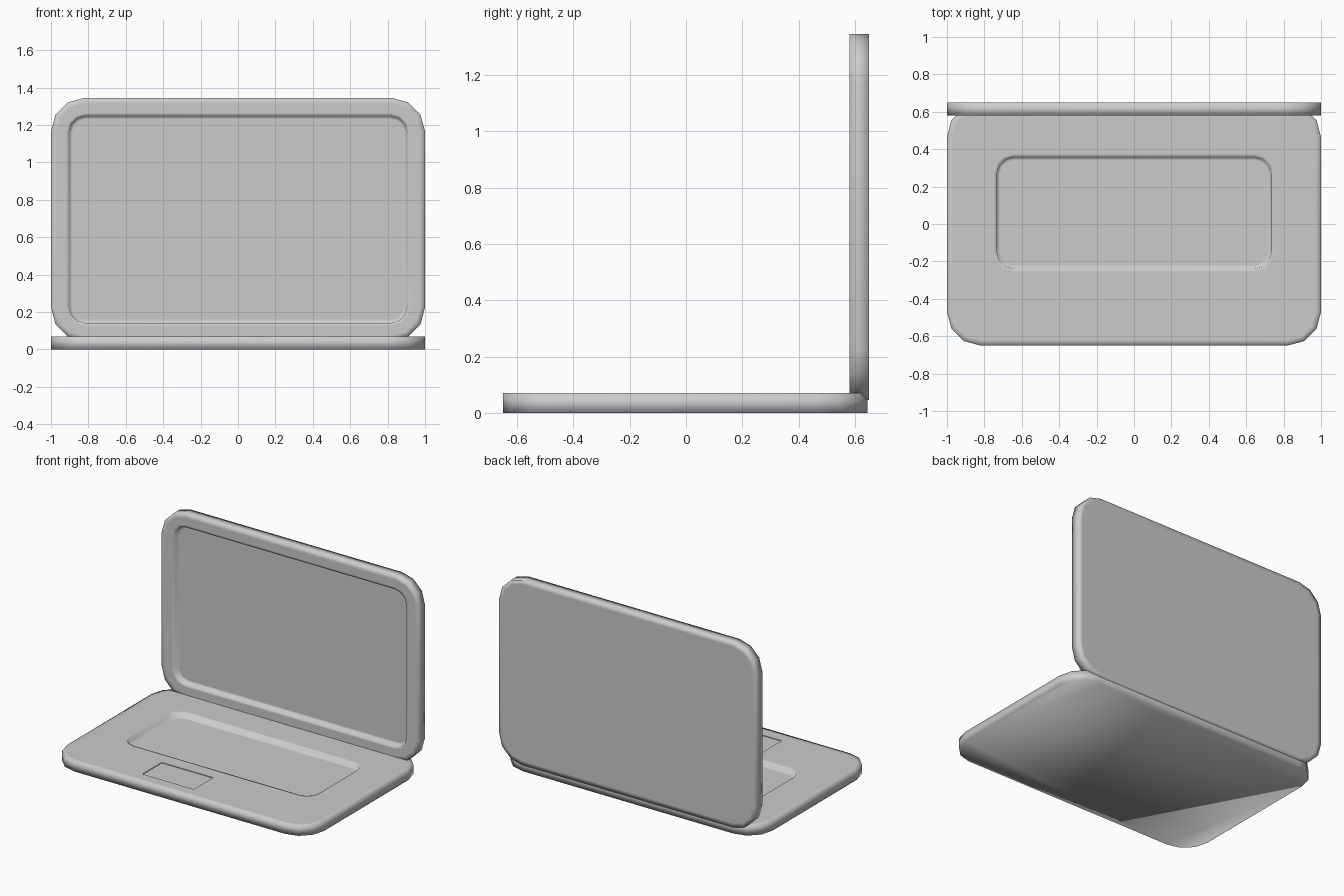
import bpy, bmesh
from math import sin, cos, pi, radians
from mathutils import Matrix

cube = bpy.data.objects.get("Cube")
if cube:
    bpy.data.objects.remove(cube)

grey = bpy.data.materials.new("light grey plastic")
grey.use_nodes = True
colour = (0.6, 0.6, 0.6, 1)
grey.diffuse_color = colour
grey.node_tree.nodes["Principled BSDF"].inputs["Base Color"].default_value = colour


def rounded_loop(bm, x0, x1, y0, y1, radius, z, steps=3):
    """Rounded rectangle of vertices at height z."""
    corners = [(x1, y1), (x0, y1), (x0, y0), (x1, y0)]
    verts = []
    for i, (x, y) in enumerate(corners):
        cx = x - radius if x == x1 else x + radius
        cy = y - radius if y == y1 else y + radius
        for s in range(steps + 1):
            a = (i + s / steps) * pi / 2
            verts.append(bm.verts.new((cx + radius * cos(a), cy + radius * sin(a), z)))
    return verts


def inset_rect(rect, d):
    x0, x1, y0, y1, r = rect
    return (x0 + d, x1 - d, y0 + d, y1 - d, r - d)


def recessed_slab(name, outer, recess, height, depth, back_rim):
    """Rounded slab with a soft rim and a rounded recess in its top."""
    bm = bmesh.new()
    layers = [(outer, 0), (outer, height), (inset_rect(outer, 0.03), height),
              (inset_rect(recess, -0.015), height), (recess, height),
              (inset_rect(recess, 0.005), height - depth),
              (inset_rect(recess, 0.02), height - depth)]
    if back_rim:
        layers.insert(0, (inset_rect(outer, 0.03), 0))
    loops = [rounded_loop(bm, *rect, z) for rect, z in layers]
    for a, b in zip(loops, loops[1:]):
        n = len(a)
        for i in range(n):
            j = (i + 1) % n
            bm.faces.new((a[i], a[j], b[j], b[i]))
    bm.faces.new(list(reversed(loops[0])))
    bm.faces.new(loops[-1])
    for f in bm.faces:
        f.smooth = True
    mesh = bpy.data.meshes.new(name)
    bm.to_mesh(mesh)
    bm.free()
    mesh.materials.append(grey)
    ob = bpy.data.objects.new(name, mesh)
    bpy.context.collection.objects.link(ob)
    return ob


# Base with the sunken keyboard area
base = recessed_slab("base", (-1, 1, -0.65, 0.645, 0.18),
                     (-0.735, 0.735, -0.24, 0.36, 0.09), 0.07, 0.035, False)

# Shallow touchpad cut into the palm rest
bpy.ops.mesh.primitive_cube_add(size=1, location=(-0.155, -0.448, 0.115))
cutter = bpy.context.object
cutter.name = "touchpad_cutter"
cutter.scale = (0.4, 0.215, 0.1)
cutter.data.materials.append(grey)
cutter.hide_render = True
cutter.hide_set(True)
cut = base.modifiers.new("touchpad", "BOOLEAN")
cut.operation = "DIFFERENCE"
cut.solver = "EXACT"
cut.object = cutter

# Upright lid with the sunken screen
lid = recessed_slab("screen_lid", (-1, 1, -0.65, 0.65, 0.18),
                    (-0.905, 0.905, -0.555, 0.555, 0.09), 0.07, 0.035, True)
lid.data.transform(Matrix.Translation((0, 0.65, 0.695)) @ Matrix.Rotation(radians(90), 4, "X"))
